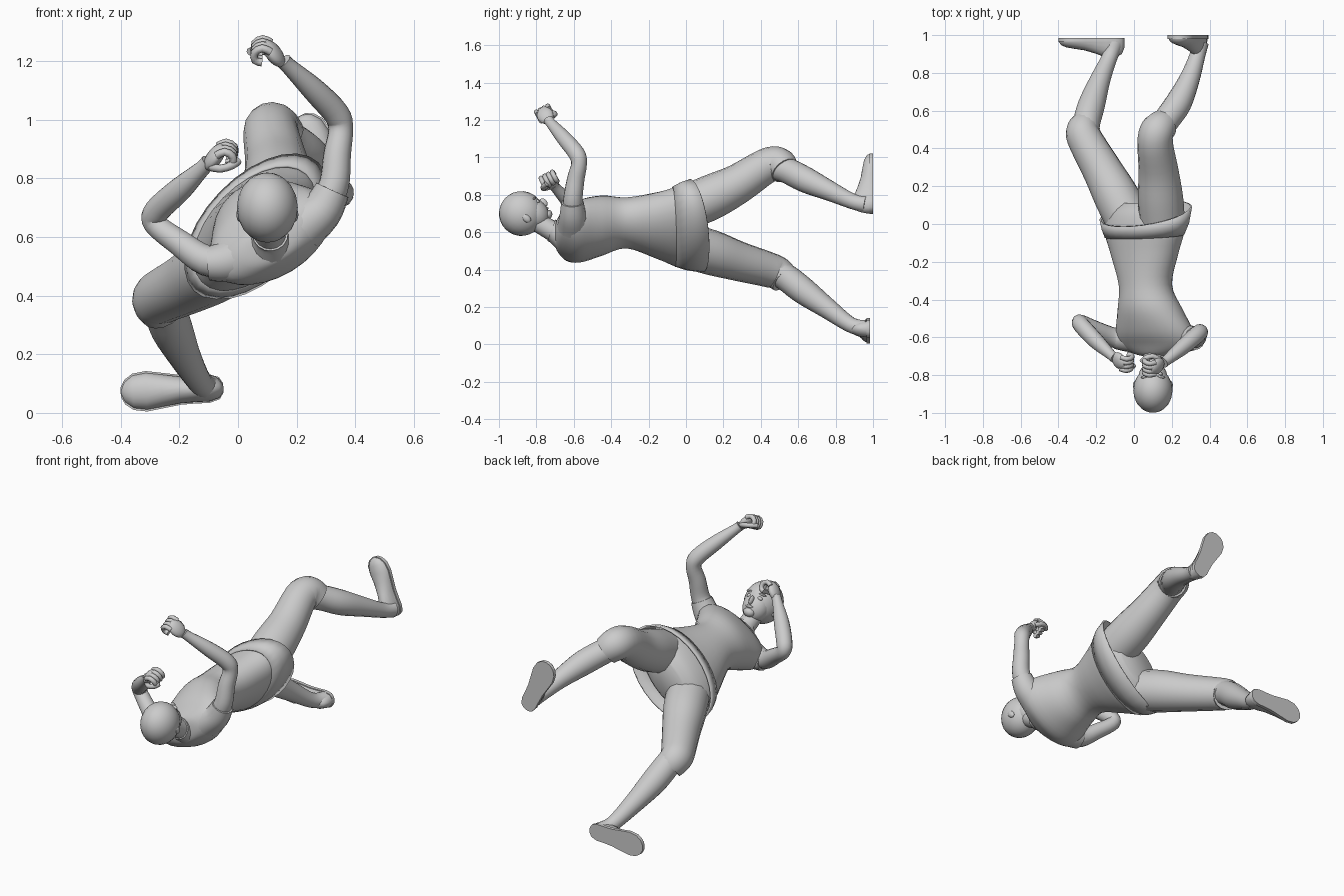
import bpy, bmesh, math
from mathutils import Vector, Matrix

if "Cube" in bpy.data.objects:
    bpy.data.objects.remove(bpy.data.objects["Cube"])

V = Vector


def finish(name, bm):
    bmesh.ops.recalc_face_normals(bm, faces=bm.faces)
    me = bpy.data.meshes.new(name)
    bm.to_mesh(me)
    bm.free()
    me.shade_smooth()
    me.set_sharp_from_angle(angle=math.radians(50))
    ob = bpy.data.objects.new(name, me)
    bpy.context.collection.objects.link(ob)
    return ob


def skin(name, rings, cap=True):
    bm = bmesh.new()
    vs = [[bm.verts.new(p) for p in r] for r in rings]
    n = len(vs[0])
    for a, b in zip(vs, vs[1:]):
        for i in range(n):
            bm.faces.new((a[i], a[(i + 1) % n], b[(i + 1) % n], b[i]))
    if cap:
        bm.faces.new(vs[0])
        bm.faces.new(vs[-1])
    return finish(name, bm)


def spline(keys, steps=4):
    k = [keys[0]] + list(keys) + [keys[-1]]
    out = []
    for i in range(1, len(k) - 2):
        for s in range(steps):
            t = s / steps
            out.append([0.5 * (2 * b + (c - a) * t + (2 * a - 5 * b + 4 * c - d) * t * t
                               + (3 * b - a - 3 * c + d) * t ** 3)
                        for a, b, c, d in zip(*k[i - 1:i + 3])])
    return out + [list(keys[-1])]


def tube(name, keys, n=16, steps=4):
    """Round limb through (x, y, z, radius) keys."""
    pts = spline(keys, steps)
    c = [V(p[:3]) for p in pts]
    rings, side, old = [], None, None
    for i, p in enumerate(pts):
        t = (c[min(i + 1, len(c) - 1)] - c[max(i - 1, 0)]).normalized()
        side = t.orthogonal().normalized() if old is None else old.rotation_difference(t) @ side
        old, up = t, t.cross(side)
        rings.append([c[i] + p[3] * (side * math.cos(q) + up * math.sin(q))
                      for q in (2 * math.pi * j / n for j in range(n))])
    return skin(name, rings)


def ball(name, center, size, axes=None, n=20):
    """Ellipsoid with its own axes."""
    bm = bmesh.new()
    bmesh.ops.create_uvsphere(bm, u_segments=n, v_segments=n // 2 + 2, radius=1)
    rot = Matrix(axes).transposed() if axes else Matrix.Identity(3)
    for v in bm.verts:
        v.co = V(center) + rot @ V(a * b for a, b in zip(v.co, size))
    return finish(name, bm)


# Torso: y, centre x, centre z, half width, half depth, roll
torso = [(.11, .06, .625, .17, .09, 46), (.06, .06, .625, .235, .135, 46),
         (-.03, .055, .627, .265, .15, 46), (-.15, .055, .635, .215, .14, 44),
         (-.32, .06, .65, .152, .125, 40), (-.45, .085, .635, .182, .15, 35),
         (-.57, .11, .605, .225, .142, 31), (-.64, .115, .59, .215, .105, 31),
         (-.685, .113, .585, .13, .075, 31), (-.70, .11, .585, .06, .05, 31)]


def oval(y, cx, cz, a, b, roll, n=28, front_lift=0):
    r = math.radians(roll)
    pts = []
    for i in range(n):
        q = 2 * math.pi * i / n
        u, v = a * math.cos(q), b * math.sin(q)
        pts.append((cx + u * math.cos(r) - v * math.sin(r),
                    y - front_lift * (1 + math.sin(q)) / 2,
                    cz + u * math.sin(r) + v * math.cos(r)))
    return pts


skin("torso", [oval(*k) for k in spline(torso)])

# Tunic hem, open at the bottom and shorter in front
hem = skin("tunic_hem", [oval(-.05, .055, .63, .26, .152, 46, front_lift=.03),
                         oval(.025, .06, .632, .288, .165, 46, front_lift=.07),
                         oval(.125, .062, .635, .305, .172, 46, front_lift=.14)], cap=False)
mod = hem.modifiers.new("thickness", 'SOLIDIFY')
mod.thickness = .01

# Legs: knee-length trousers and shins
tube("right_trouser_leg", [(.15, 0, .73, .12), (.14, .14, .79, .12), (.13, .28, .86, .106),
                           (.112, .43, .955, .094), (.125, .495, .963, .092), (.16, .53, .93, .08)])
tube("right_shin", [(.12, .46, .955, .07), (.165, .54, .93, .07), (.235, .64, .88, .07),
                    (.295, .77, .82, .054), (.335, .89, .765, .042), (.35, .96, .75, .046)])
tube("left_trouser_leg", [(-.02, 0, .53, .12), (-.09, .14, .49, .12), (-.165, .28, .445, .106),
                          (-.255, .44, .40, .094), (-.27, .49, .38, .09), (-.255, .525, .35, .081)])
tube("left_shin", [(-.255, .48, .39, .07), (-.25, .54, .355, .073), (-.225, .63, .285, .072),
                   (-.18, .76, .19, .055), (-.13, .88, .105, .042), (-.10, .96, .085, .046)])


# Shoes: rounded upper on a flat sole
def shoe(name, heel, toe):
    heel, toe = V(heel), V(toe)
    f = toe - heel
    u = V((0, -1, 0))
    w = f.normalized().cross(u)
    prof = [(0, .012, .05), (.04, .034, .085), (.14, .045, .105), (.28, .045, .105), (.42, .047, .085),
            (.6, .057, .066), (.75, .065, .058), (.88, .058, .05), (.96, .038, .038), (1, .012, .018)]
    rings = []
    for t, hw, h in prof:
        c = heel + f * t
        rings.append([c + w * hw * math.cos(q) + u * h * max(0, math.sin(q)) ** .8
                      for q in (math.pi * j / 10 for j in range(11))])
    skin(name + "_upper", rings)
    loop = [(t, hw + .004) for t, hw, h in prof] + [(t, -hw - .004) for t, hw, h in reversed(prof)]
    skin(name + "_sole", [[heel + f * t + w * s + u * k for t, s in loop] for k in (0, .02)])


shoe("right_shoe", (.365, 1.0, .705), (.215, 1.0, 1.015))
shoe("left_shoe", (-.05, .985, .085), (-.40, .985, .07))

# Arms and sleeves
tube("right_arm", [(.27, -.60, .68, .06), (.325, -.605, .77, .052), (.338, -.59, .88, .047),
                   (.35, -.572, .965, .042), (.335, -.585, 1.02, .045), (.26, -.65, 1.10, .041),
                   (.175, -.72, 1.18, .028), (.155, -.735, 1.20, .028)])
tube("right_sleeve", [(.22, -.60, .64, .09), (.285, -.605, .69, .072), (.322, -.607, .76, .06)])
tube("left_arm", [(-.03, -.61, .52, .06), (-.11, -.60, .52, .053), (-.20, -.56, .58, .045),
                  (-.283, -.52, .645, .04), (-.275, -.54, .69, .044), (-.20, -.62, .76, .042),
                  (-.125, -.69, .83, .028), (-.10, -.71, .855, .028)])
tube("left_sleeve", [(.03, -.60, .54, .09), (-.045, -.605, .515, .07), (-.10, -.602, .51, .059)])


# Fists: palm, four curled fingers and a thumb
def fist(name, wrist, d, curl):
    wrist, d = V(wrist), V(d).normalized()
    c = (V(curl) - d * V(curl).dot(d)).normalized()
    s = d.cross(c)
    ball(name + "_palm", wrist + d * .045 + c * .004, (.055, .026, .044), (d, c, s))
    for i in range(4):
        o = wrist + s * (.023 * i - .0345)
        path = [(.07, -.002), (.098, .012), (.1, .044), (.075, .06), (.055, .046)]
        tube(f"{name}_finger_{i + 1}", [(*(o + d * a + c * b), .0135) for a, b in path], 8, 2)
    thumb = [(.02, .01, -.03), (.045, .035, -.05), (.075, .06, -.042), (.09, .072, -.02)]
    tube(name + "_thumb", [(*(wrist + d * a + c * b + s * e), .014) for a, b, e in thumb], 8, 2)


fist("right_fist", (.152, -.738, 1.195), (-.5, -.3, .6), (-.6, .3, -.55))
fist("left_fist", (-.108, -.706, .843), (.4, -.3, .5), (.7, .1, -.3))

# Neck and collar
tube("neck", [(.11, -.62, .57, .07), (.11, -.70, .60, .056), (.105, -.78, .645, .052), (.10, -.84, .68, .05)])
tube("collar", [(.11, -.655, .58, .078), (.11, -.70, .602, .063), (.11, -.72, .61, .061)])

# Head, chin tucked towards the chest
X, UP, FACE = V((1, 0, 0)), V((0, -.72, .69)), V((0, .69, .72))
head = V((.10, -.88, .70))
axes = (X, FACE, UP)


def at(x, f, u):
    return head + X * x + FACE * f + UP * u


ball("cranium", head, (.104, .12, .12), axes, 24)
ball("face", at(0, .045, -.045), (.078, .078, .092), axes)
ball("chin", at(0, .09, -.105), (.034, .03, .026), axes, 12)
ball("nose", at(0, .122, -.045), (.013, .022, .026), axes, 10)
ball("mouth", at(0, .11, -.08), (.026, .014, .008), axes, 10)
for label, k in (("right", 1), ("left", -1)):
    ball(label + "_ear", at(.092 * k, .0, -.035), (.014, .02, .03), axes, 12)
    ball(label + "_eye", at(.034 * k, .105, -.018), (.018, .012, .011), axes, 10)
    ball(label + "_brow", at(.036 * k, .106, .006), (.03, .012, .007), axes, 10)
